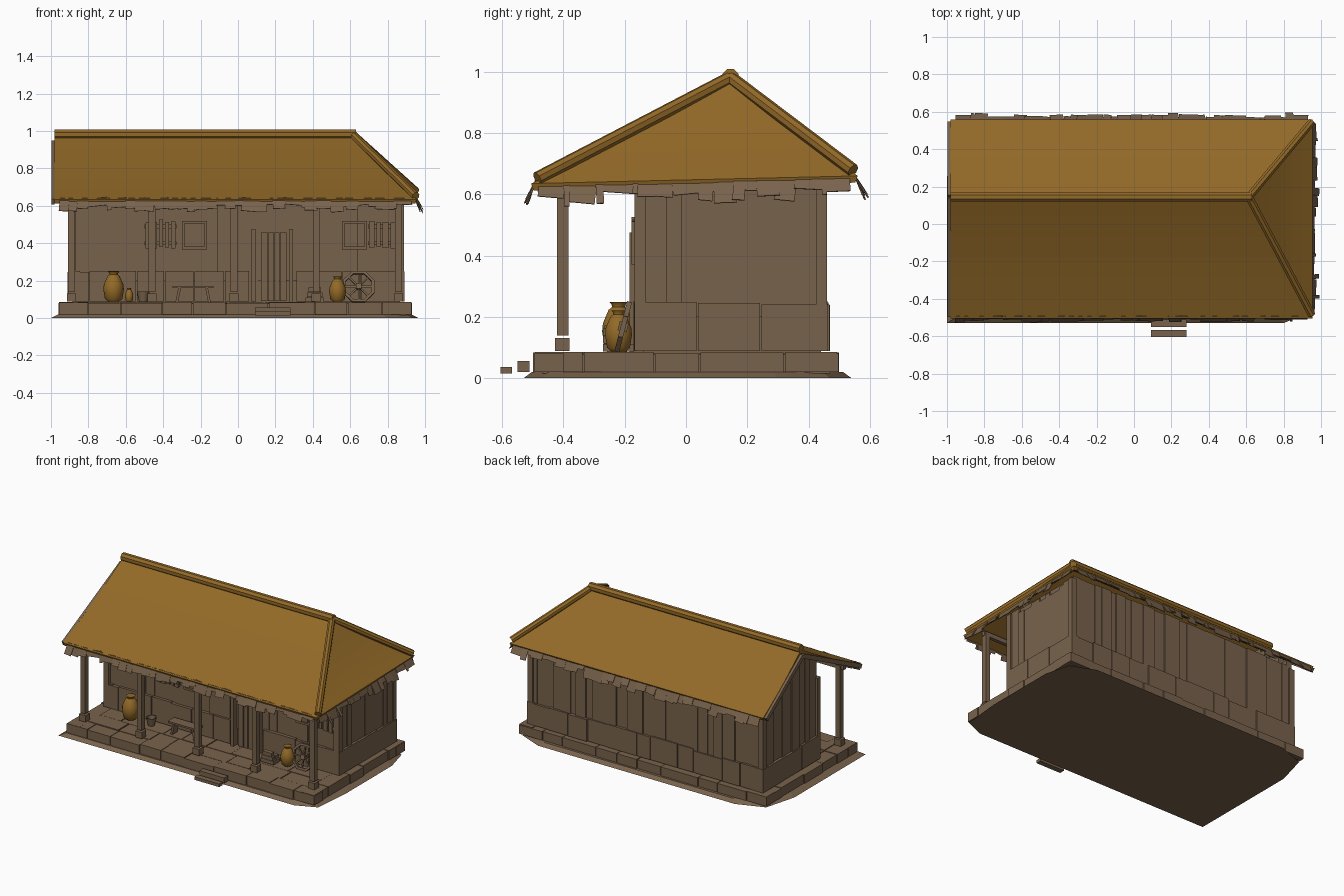
import bpy, bmesh, math, random
from mathutils import Matrix, Vector

random.seed(4)
rnd = random.uniform
cube = bpy.data.objects.get("Cube")
if cube:
    bpy.data.objects.remove(cube)


def material(name, rgb):
    m = bpy.data.materials.new(name)
    m.use_nodes = True
    m.diffuse_color = (*rgb, 1)
    m.node_tree.nodes["Principled BSDF"].inputs["Base Color"].default_value = (*rgb, 1)
    return m


wood = material("weathered brown", (0.190, 0.124, 0.072))
straw = material("golden straw", (0.292, 0.143, 0.021))


def finish(name, bm, mat, smooth=False):
    bmesh.ops.recalc_face_normals(bm, faces=bm.faces)
    me = bpy.data.meshes.new(name)
    bm.to_mesh(me)
    bm.free()
    ob = bpy.data.objects.new(name, me)
    bpy.context.collection.objects.link(ob)
    me.materials.append(mat)
    if smooth:
        bpy.ops.object.select_all(action="DESELECT")
        ob.select_set(True)
        bpy.context.view_layer.objects.active = ob
        bpy.ops.object.shade_smooth_by_angle(angle=math.radians(40))
    return ob


def span(x0, x1, y0, y1, z0, z1):
    """Matrix of a box given by its limits."""
    return (Matrix.Translation(((x0 + x1) / 2, (y0 + y1) / 2, (z0 + z1) / 2))
            @ Matrix.Diagonal((x1 - x0, y1 - y0, z1 - z0, 1)))


def boxes(name, matrices, mat=wood):
    bm = bmesh.new()
    for m in matrices:
        bmesh.ops.create_cube(bm, size=1, matrix=m)
    return finish(name, bm, mat)


def cuts(a, b, step, vary=0.3):
    """Split a length into uneven pieces."""
    n = max(1, round((b - a) / step))
    pts = [a] + [a + (b - a) * (i + rnd(-vary, vary)) / n for i in range(1, n)] + [b]
    return list(zip(pts, pts[1:]))


def lathe(name, x, y, z, profile, mat, sides=14):
    bm = bmesh.new()
    rings = [[bm.verts.new((x + r * math.cos(k * math.tau / sides),
                            y + r * math.sin(k * math.tau / sides), z + h))
              for k in range(sides)] for r, h in profile]
    for lo, hi in zip(rings, rings[1:]):
        for k in range(sides):
            j = (k + 1) % sides
            bm.faces.new((lo[k], lo[j], hi[j], hi[k]))
    bm.faces.new(rings[0])
    bm.faces.new(rings[-1])
    return finish(name, bm, mat, True)


# Ground skirt
bm = bmesh.new()
outline = [(-1, -.53), (.80, -.53), (.94, -.47), (.965, -.2), (.965, .3), (.92, .47),
           (.75, .54), (-.75, .54), (-.94, .47), (-1, .25)]
low = [bm.verts.new((x, y, 0)) for x, y in outline]
high = [bm.verts.new((x * .96, y * .95, .02)) for x, y in outline]
bm.faces.new(low)
bm.faces.new(high)
for i in range(len(low)):
    j = (i + 1) % len(low)
    bm.faces.new((low[i], low[j], high[j], high[i]))
finish("ground_skirt", bm, wood)

# Platform: core, edge stones and porch paving
parts = [span(-.93, .90, -.47, .47, .015, .078)]
for y, s in ((-.5, 1), (.5, -1)):
    for a, b in cuts(-.96, .93, .19):
        d = rnd(0, .008) * s
        parts.append(span(a + .002, b - .002, min(y + d, y + .1 * s), max(y + d, y + .1 * s), .02, rnd(.079, .086)))
for x, s in ((-.96, 1), (.93, -1)):
    for a, b in cuts(-.495, .495, .2):
        d = rnd(0, .008) * s
        parts.append(span(min(x + d, x + .1 * s), max(x + d, x + .1 * s), a + .002, b - .002, .02, rnd(.079, .086)))
for y0, y1 in ((-.4, -.28), (-.28, -.14)):
    for a, b in cuts(-.86, .83, .2):
        parts.append(span(a + .003, b - .003, y0 + .002, y1 - .002, .05, rnd(.081, .086)))
boxes("platform", parts)
boxes("front_steps", [span(.09, .28, -.605, -.567, .015, .036), span(.09, .28, -.55, -.51, .02, .057)])


# Walls: core and uneven upright planks
def gable_height(y):
    t = (y + .5) / .645 if y < .145 else (.56 - y) / .415
    return .60 + .325 * t


boxes("wall_core", [span(-.885, .865, -.14, .44, .08, .66), span(-.885, .78, -.14, -.12, .6, .77)])
planks = []
for a, b in cuts(-.89, .87, .06):
    planks.append(span(a, b, .42, .445 + rnd(0, .012), .2, .67))
for a, b in cuts(-.89, .87, .075):
    planks.append(span(a, b, -.145 - rnd(0, .01), -.12, .2, .66))
for a, b in cuts(-.145, .445, .065):
    planks.append(span(.85, .87 + rnd(0, .012), a, b, .2, .62 + rnd(0, .05)))
    planks.append(span(-.89 - rnd(0, .012), -.86, a, b, .2, min(gable_height(a), gable_height(b)) + .02))
boxes("wall_planks", planks)

# Stone footing around the walls
stones = []
for a, b in cuts(-.91, .89, .17):
    stones.append(span(a + .002, b - .002, .40, .465 + rnd(-.005, .006), .088, rnd(.235, .253)))
for a, b in cuts(-.91, .06, .17) + cuts(.31, .89, .17):
    stones.append(span(a + .002, b - .002, -.168 + rnd(-.006, .004), -.1, .088, rnd(.24, .253)))
for a, b in cuts(-.165, .465, .21, .1):
    for x0, x1 in ((.83, .89), (-.91, -.85)):
        d = rnd(-.004, .006)
        stones.append(span(x0 + min(d, 0), x1 + max(d, 0), a + .002, b - .002, .088, rnd(.24, .253)))
boxes("wall_footing", stones)
boxes("corner_posts", [span(x - .02, x + .02, y - .018, y + .018, .09, .65)
                       for x in (-.89, .868) for y in (-.15, .442)])

# Porch posts with base blocks and a beam
xs = (-.89, -.46, -.022, .418, .858)
boxes("porch_posts", [span(x - .018, x + .018, -.42, -.384, .14, .64) for x in xs])
boxes("porch_post_bases", [span(x - .025, x + .025, -.427, -.38, .088, .132) for x in xs])
boxes("porch_beam", [span(-.93, .88, -.415, -.39, .615, .645)])

# Door and windows
door = [span(x - .011, x + .011, -.185, -.14, .085, .475) for x in (.083, .283)]
door += [span(a + .002, b - .002, -.163 - rnd(0, .008), -.14, .09, .458) for a, b in cuts(.12, .262, .035)]
boxes("door", door)
windows = []
for s0, s1, w0, w1 in ((-.50, -.33, -.30, -.165), (.695, .845, .555, .69)):
    windows += [span(a + .005, b - .005, -.178, -.14, .37 + rnd(0, .01), .52 + rnd(-.01, .008))
                for a, b in cuts(s0, s1, .034, .1)]
    windows += [span(s0, s1, -.168, -.14, z, z + .02) for z in (.39, .48)]
    windows += [span(w0, w1, -.166, -.14, z, z + .014) for z in (.368, .505)]
    windows += [span(x, x + .014, -.166, -.14, .368, .519) for x in (w0, w1 - .014)]
boxes("windows", windows)

# Thatched roof: gable on the right end, hip on the left end
eave = [Vector(p) for p in ((-.98, -.505, .635), (.955, -.505, .635), (.955, .56, .66), (-.98, .56, .66))]
ridge = [Vector(p) for p in ((-.98, .145, .975), (.62, .145, .975))]
bm = bmesh.new()
rows = []
for i in range(6):
    t = i / 6
    sag = Vector((0, 0, -.013 * math.sin(math.pi * t)))
    rows.append([bm.verts.new(e.lerp(ridge[k], t) + sag) for e, k in zip(eave, (0, 1, 1, 0))])
r0, r1 = [bm.verts.new(p) for p in ridge]
for lo, hi in zip(rows, rows[1:] + [[r0, r1, r1, r0]]):
    for k in range(3):
        bm.faces.new(list(dict.fromkeys((lo[k], lo[k + 1], hi[k + 1], hi[k]))))
roof = finish("thatched_roof", bm, straw)
if roof.data.polygons[0].normal.z < 0:
    roof.data.flip_normals()
thick = roof.modifiers.new("thickness", "SOLIDIFY")
thick.thickness = .025
thick.offset = -1


# Ridge and hip rolls
def roll(name, a, b, radius):
    a, b = Vector(a), Vector(b)
    m = Matrix.Translation((a + b) / 2) @ (b - a).to_track_quat("Z", "Y").to_matrix().to_4x4()
    bm = bmesh.new()
    bmesh.ops.create_cone(bm, cap_ends=True, segments=8, radius1=radius, radius2=radius,
                          depth=(b - a).length, matrix=m @ Matrix.Rotation(math.pi / 8, 4, "Z"))
    return finish(name, bm, straw)


roll("ridge_roll", (-.98, .145, .982), (.63, .145, .982), .028)
roll("front_hip_roll", (.615, .145, .98), (.95, -.485, .652), .022)
roll("back_hip_roll", (.615, .145, .98), (.95, .545, .678), .022)

# Rake boards along the open gable
rake = []
for end_y, end_z in ((-.49, .622), (.54, .645)):
    a, b = Vector((-.989, end_y, end_z)), Vector((-.989, .145, .935))
    turn = Matrix.Rotation(math.atan2(b.z - a.z, b.y - a.y), 4, "X")
    rake.append(Matrix.Translation((a + b) / 2) @ turn @ Matrix.Diagonal((.018, (b - a).length, .03, 1)))
boxes("rake_boards", rake)

# Ragged fringe hanging from the three eaves
fringe = []
for a, b, tilt, drop in ((eave[0], eave[1], 22, .065), (eave[1], eave[2], 27, .08), (eave[3], eave[2], 28, .075)):
    along = (b - a).normalized()
    out = Vector((along.y, -along.x, 0)).normalized()
    if out.dot((a + b) / 2) < 0:
        out = -out
    spin = Matrix.Rotation(math.atan2(out.y, out.x), 4, "Z")
    for s, e in cuts(.03, (b - a).length - .03, .055, .45):
        size = drop * rnd(.55, 1.2)
        pos = a + along * ((s + e) / 2) - out * .012 + Vector((0, 0, .005))
        fringe.append(Matrix.Translation(pos) @ spin @ Matrix.Rotation(math.radians(-tilt + rnd(-6, 6)), 4, "Y")
                      @ Matrix.Rotation(rnd(-.12, .12), 4, "X") @ Matrix.Translation((0, 0, -size / 2))
                      @ Matrix.Diagonal((.004, (e - s) * 1.1, size, 1)))
boxes("eave_fringe", fringe)

# Pots and bucket
jar = [(.5, 0), (.85, .3), (1, 1.2), (.95, 1.7), (.6, 2.5), (.4, 2.65), (.42, 2.8), (.55, 2.95)]
for name, x, r, h in (("large_jar", -.665, .055, .055), ("small_jar", -.582, .022, .025), ("left_jar", .532, .045, .046)):
    lathe(name, x, -.22, .086, [(a * r, b * h) for a, b in jar], straw)
lathe("bucket", -.507, -.22, .086, [(.022, 0), (.034, .055), (.028, .055), (.02, .01)], wood, 10)

# Bench
boxes("bench", [span(-.35, -.13, -.265, -.195, .16, .172)]
      + [Matrix.Translation((x, -.23, .122)) @ Matrix.Rotation(t, 4, "Y") @ Matrix.Diagonal((.014, .055, .078, 1))
         for x, t in ((-.32, .2), (-.16, -.2))])

# Stacked firewood
boxes("firewood", [span(.36 + k * .008, .36 + k * .008 + .1 - k * .016, -.27 + j * .035, -.24 + j * .035, .087 + k * .026, .111 + k * .026)
                   for k in range(3) for j in range(3 - k)])

# Cart wheel leaning on the wall
lean = Matrix.Translation((.645, -.205, .168)) @ Matrix.Rotation(-.25, 4, "X")
wheel = [lean @ Matrix.Diagonal((.03, .03, .03, 1))]
for k in range(8):
    turn = lean @ Matrix.Rotation(k * math.tau / 8, 4, "Y")
    wheel.append(turn @ Matrix.Translation((0, 0, .04)) @ Matrix.Diagonal((.009, .009, .075, 1)))
    wheel.append(turn @ Matrix.Translation((0, 0, .077)) @ Matrix.Diagonal((.068, .016, .014, 1)))
boxes("cart_wheel", wheel)
